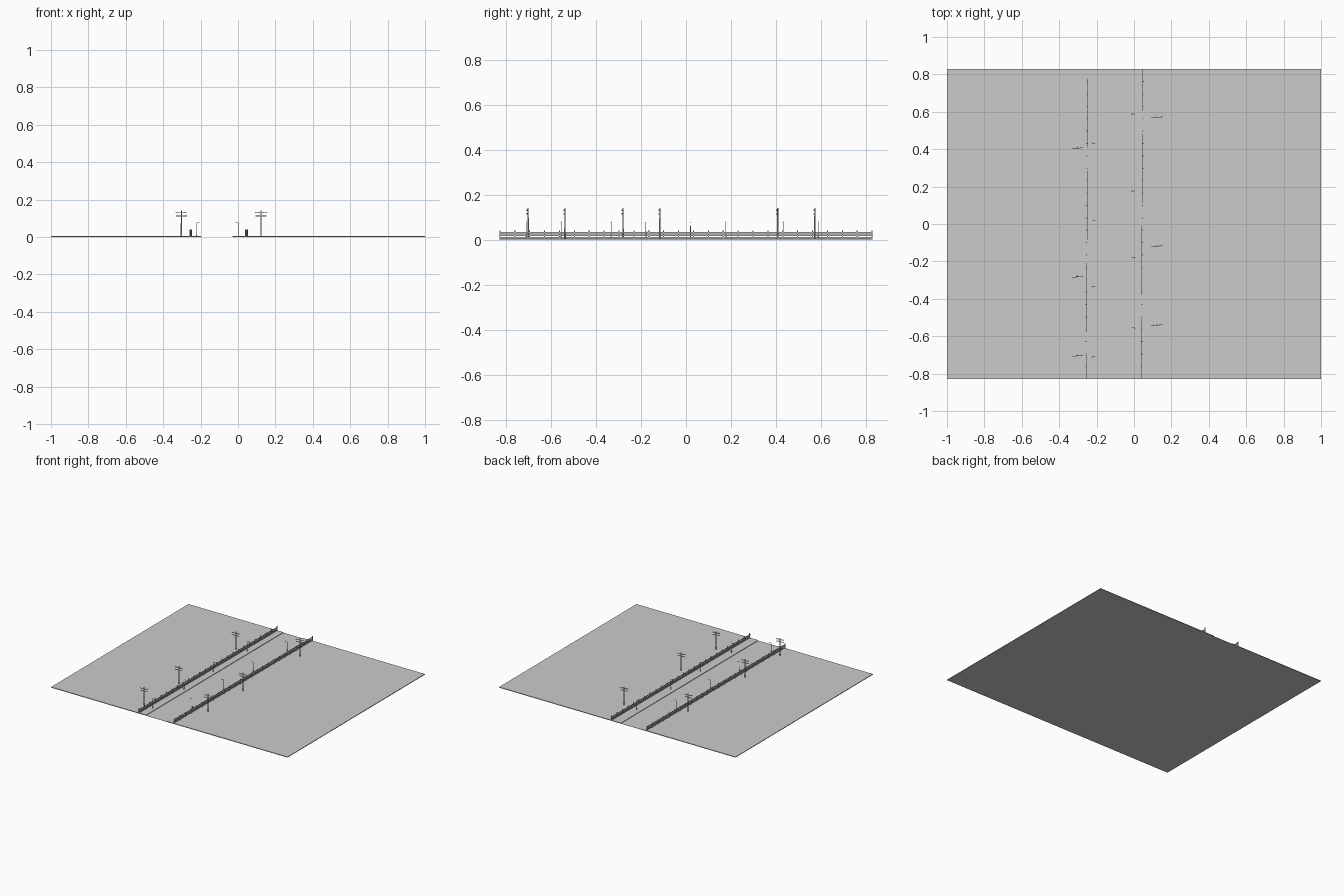
import bpy, bmesh, math
from mathutils import Matrix, Vector

if "Cube" in bpy.data.objects:
    bpy.data.objects.remove(bpy.data.objects["Cube"])

HALF_Y = 0.83
GROUND = 0.005


def finish(name, bm):
    me = bpy.data.meshes.new(name)
    bm.to_mesh(me)
    bm.free()
    ob = bpy.data.objects.new(name, me)
    bpy.context.collection.objects.link(ob)
    return ob


def box(bm, centre, size, turn=0.0):
    m = (Matrix.Translation(centre) @ Matrix.Rotation(turn, 4, 'Z')
         @ Matrix.Diagonal((*size, 1)))
    bmesh.ops.create_cube(bm, size=1, matrix=m)


def rod(bm, a, b, r1, r2, sides=8):
    a, b = Vector(a), Vector(b)
    d = b - a
    m = Matrix.Translation((a + b) / 2) @ d.to_track_quat('Z', 'Y').to_matrix().to_4x4()
    bmesh.ops.create_cone(bm, cap_ends=True, segments=sides, radius1=r1,
                          radius2=r2, depth=d.length, matrix=m)


# Terrain: one extruded section with the road sunk between two kerbs
bm = bmesh.new()
section = [(-1, 0), (-1, GROUND), (-0.197, GROUND), (-0.197, 0.001),
           (-0.03, 0.001), (-0.03, GROUND), (1, GROUND), (1, 0)]
face = bm.faces.new([bm.verts.new((x, -HALF_Y, z)) for x, z in section])
ext = bmesh.ops.extrude_face_region(bm, geom=[face])
verts = [v for v in ext['geom'] if isinstance(v, bmesh.types.BMVert)]
bmesh.ops.translate(bm, verts=verts, vec=(0, 2 * HALF_Y, 0))
bmesh.ops.recalc_face_normals(bm, faces=bm.faces)
finish("ground_and_road", bm)


# Fences: posts with three plank rails, drifting slightly in x
def fence(name, x0, x1, inward):
    bm = bmesh.new()
    n = 25
    turn = -math.atan2(x1 - x0, 2 * HALF_Y)
    for i in range(n + 1):
        t = i / n
        y = (HALF_Y - 0.0025) * (2 * t - 1)
        box(bm, (x0 + (x1 - x0) * t, y, 0.02), (0.005, 0.005, 0.04), turn)
    for z in (0.009, 0.020, 0.031):
        box(bm, ((x0 + x1) / 2 + inward * 0.003, 0, z),
            (0.002, 2 * HALF_Y, 0.006), turn)
    finish(name, bm)


fence("left_fence", -0.258, -0.249, 1)
fence("right_fence", 0.041, 0.050, -1)


# Utility poles with two crossarms and insulators
def utility_pole(name, x, y):
    bm = bmesh.new()
    turn = math.radians(5)
    rod(bm, (x, y, 0.002), (x, y, 0.142), 0.0036, 0.0026)
    for z, half in ((0.130, 0.031), (0.113, 0.029)):
        box(bm, (x, y - 0.003, z), (2 * half, 0.003, 0.0035), turn)
        for s in (-0.9, -0.5, 0.5, 0.9):
            px, py = x + s * half * math.cos(turn), y - 0.003 + s * half * math.sin(turn)
            rod(bm, (px, py, z), (px, py, z + 0.005), 0.0009, 0.0009, 6)
    finish(name, bm)


for side, x, ys in (("left", -0.303, (-0.702, -0.28, 0.408)),
                    ("right", 0.123, (-0.538, -0.116, 0.573))):
    for i, y in enumerate(ys):
        utility_pole(f"{side}_utility_pole_{i + 1}", x, y)


# Street lamps: thick base, thin post, arm and head reaching over the road
def street_lamp(name, x, y, d):
    bm = bmesh.new()
    rod(bm, (x, y, GROUND), (x, y, 0.023), 0.0026, 0.0022)
    rod(bm, (x, y, 0.022), (x, y, 0.078), 0.0014, 0.001)
    rod(bm, (x, y, 0.0775), (x + d * 0.012, y, 0.080), 0.0009, 0.0008, 6)
    box(bm, (x + d * 0.013, y, 0.0785), (0.010, 0.004, 0.003))
    finish(name, bm)


for side, x, d, ys in (("left", -0.223, 1, (-0.71, -0.333, 0.02, 0.432)),
                       ("right", 0.004, -1, (-0.555, -0.178, 0.177, 0.588))):
    for i, y in enumerate(ys):
        street_lamp(f"{side}_street_lamp_{i + 1}", x, y, d)
